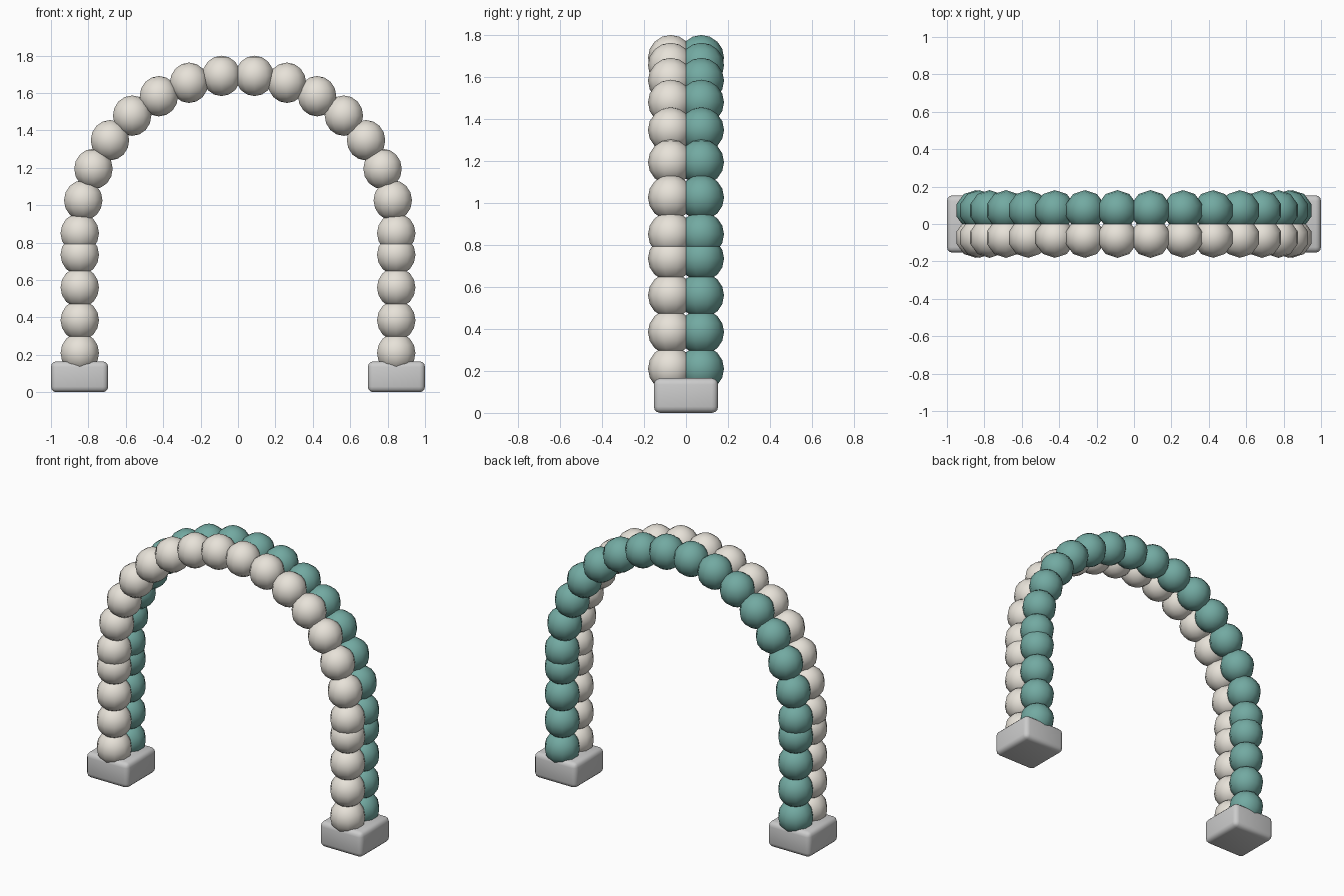
import bpy, bmesh, math
from mathutils import Matrix

if "Cube" in bpy.data.objects:
    bpy.data.objects.remove(bpy.data.objects["Cube"])

R_ARC, Z_SPRING = 0.846, 0.85   # arch radius and height where the curve begins
R_BALL, Y_ROW = 0.108, 0.073


def material(name, rgb):
    m = bpy.data.materials.new(name)
    m.diffuse_color = (*rgb, 1)
    m.use_nodes = True
    m.node_tree.nodes["Principled BSDF"].inputs["Base Color"].default_value = m.diffuse_color
    return m


def add_object(name, bm, mat=None):
    mesh = bpy.data.meshes.new(name)
    bm.to_mesh(mesh)
    bm.free()
    obj = bpy.data.objects.new(name, mesh)
    bpy.context.collection.objects.link(obj)
    mesh.shade_smooth()
    if mat:
        mesh.materials.append(mat)
    return obj


# balloon centres: two straight columns joined by a half circle
centres = [(s * R_ARC, 0.21 + 0.175 * i) for s in (-1, 1) for i in range(4)]
for i in range(16):
    a = math.radians(12 * i)
    centres.append((R_ARC * math.cos(a), Z_SPRING + R_ARC * math.sin(a)))


# one row of balloons following the arch
def balloon_row(name, y, mat):
    bm = bmesh.new()
    for x, z in centres:
        bmesh.ops.create_uvsphere(bm, u_segments=10, v_segments=8, radius=R_BALL,
                                  matrix=Matrix.Translation((x, y, z)))
    add_object(name, bm, mat)


balloon_row("front_balloon_row", -Y_ROW, material("cream", (0.80, 0.76, 0.69)))
balloon_row("back_balloon_row", Y_ROW, material("teal", (0.17, 0.40, 0.36)))

# rounded weight blocks under each column
for side, s in (("left", -1), ("right", 1)):
    bm = bmesh.new()
    bmesh.ops.create_cube(bm, size=1, matrix=Matrix.Translation((s * 0.847, 0, 0.0825))
                          @ Matrix.Diagonal((0.306, 0.306, 0.165, 1)))
    bmesh.ops.bevel(bm, geom=bm.edges[:], offset=0.03, segments=3,
                    profile=0.5, affect='EDGES')
    add_object(side + "_base", bm)
